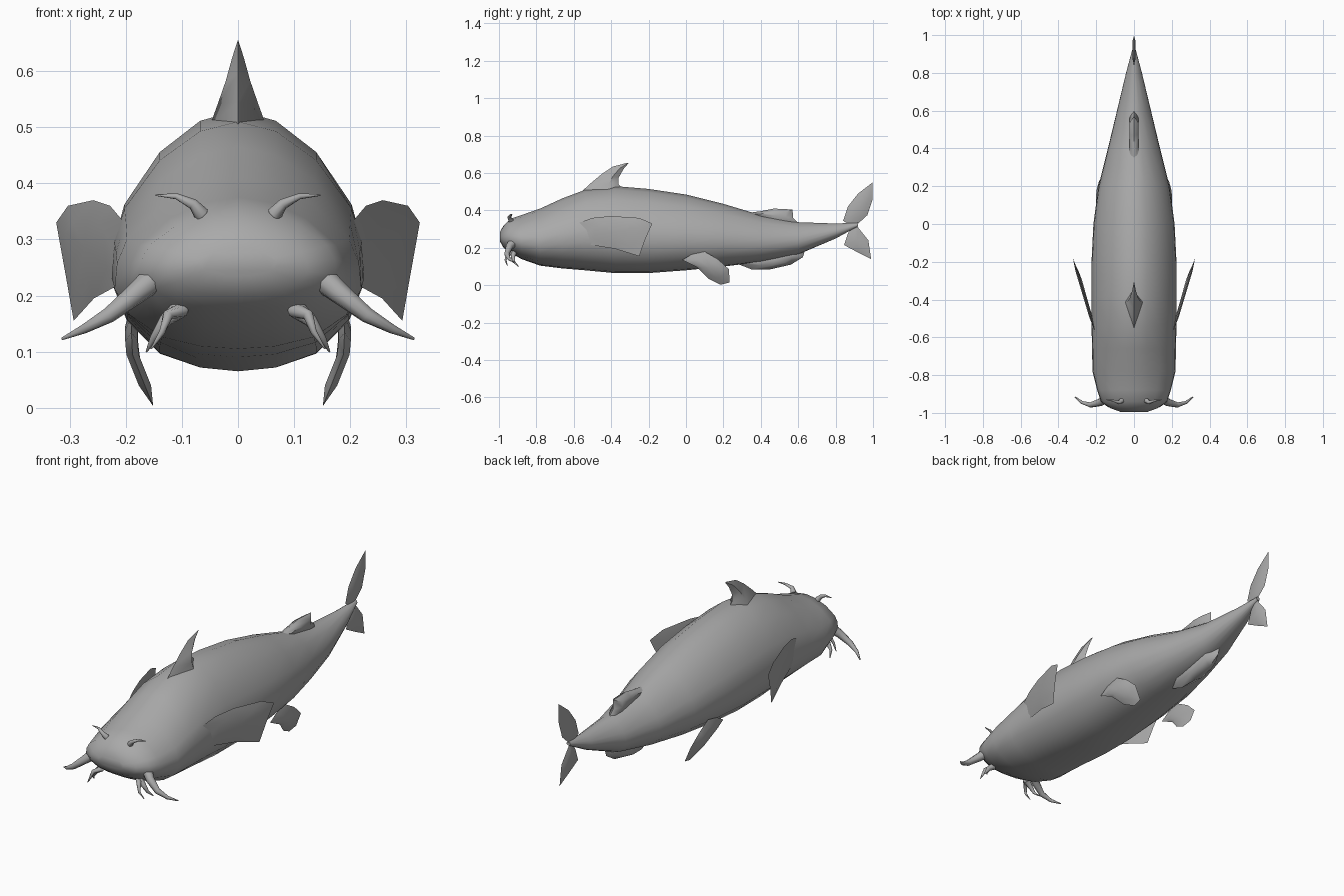
import bpy, bmesh, math
from mathutils import Vector

cube = bpy.data.objects.get("Cube")
if cube:
    bpy.data.objects.remove(cube, do_unlink=True)

skin = bpy.data.materials.new("grey_skin")
skin.use_nodes = True
GREY = (0.4, 0.4, 0.4, 1)
skin.diffuse_color = GREY
skin.node_tree.nodes["Principled BSDF"].inputs["Base Color"].default_value = GREY


def finish(bm, name, angle=50):
    bmesh.ops.recalc_face_normals(bm, faces=bm.faces)
    mesh = bpy.data.meshes.new(name)
    bm.to_mesh(mesh)
    bm.free()
    mesh.materials.append(skin)
    obj = bpy.data.objects.new(name, mesh)
    bpy.context.collection.objects.link(obj)
    bpy.ops.object.select_all(action='DESELECT')
    obj.select_set(True)
    bpy.context.view_layer.objects.active = obj
    bpy.ops.object.shade_smooth_by_angle(angle=math.radians(angle))
    return obj


def loft(name, rings, angle=50):
    """Skin closed rings of points and cap both ends."""
    bm = bmesh.new()
    loops = [[bm.verts.new(p) for p in ring] for ring in rings]
    n = len(loops[0])
    for a, b in zip(loops, loops[1:]):
        for i in range(n):
            j = (i + 1) % n
            bm.faces.new((a[i], a[j], b[j], b[i]))
    bm.faces.new(loops[0])
    bm.faces.new(loops[-1])
    return finish(bm, name, angle)


def fin(name, outline, sheet, thick, inner=0.6):
    """Lens-shaped fin: sharp outline, swollen middle; sheet(y, z) gives x."""
    bm = bmesh.new()
    n = len(outline)
    cy = sum(p[0] for p in outline) / n
    cz = sum(p[1] for p in outline) / n
    rim = [bm.verts.new((sheet(y, z), y, z)) for y, z in outline]
    for side in (-1, 1):
        mid = []
        for y, z in outline:
            y, z = cy + (y - cy) * inner, cz + (z - cz) * inner
            mid.append(bm.verts.new((sheet(y, z) + side * thick, y, z)))
        for i in range(n):
            j = (i + 1) % n
            bm.faces.new((rim[i], rim[j], mid[j], mid[i]))
        centre = bm.verts.new((sheet(cy, cz) + side * thick, cy, cz))
        for i in range(n):
            bm.faces.new((mid[i], mid[(i + 1) % n], centre))
    return finish(bm, name, 60)


def barbel(name, path, radius):
    """Tapered whisker along a path."""
    pts = [Vector(p) for p in path]
    rings = []
    for i, p in enumerate(pts):
        d = (pts[min(i + 1, len(pts) - 1)] - pts[max(i - 1, 0)]).normalized()
        u = d.cross(Vector((0, 1, 0.3))).normalized()
        v = d.cross(u)
        r = radius * (1 - 0.9 * i / (len(pts) - 1))
        rings.append([p + r * (u * math.cos(a) + v * math.sin(a))
                      for a in (k * math.tau / 8 for k in range(8))])
    return loft(name, rings)


# Body: y, half width, bottom, top
stations = [
    (-0.995, 0.07, 0.235, 0.285), (-0.975, 0.125, 0.2, 0.32),
    (-0.94, 0.175, 0.175, 0.355), (-0.88, 0.195, 0.14, 0.375),
    (-0.78, 0.22, 0.105, 0.41), (-0.66, 0.222, 0.09, 0.465),
    (-0.54, 0.225, 0.08, 0.51), (-0.38, 0.225, 0.065, 0.53),
    (-0.2, 0.225, 0.065, 0.515), (0, 0.215, 0.08, 0.485),
    (0.2, 0.188, 0.1, 0.435), (0.4, 0.138, 0.125, 0.375),
    (0.6, 0.09, 0.165, 0.337), (0.8, 0.042, 0.25, 0.33),
    (0.92, 0.01, 0.315, 0.335),
]
half = [(0.3, 0.015), (0.62, 0.07), (0.88, 0.2), (1, 0.35), (0.98, 0.5),
        (0.9, 0.64), (0.62, 0.84), (0.3, 0.96)]
section = [(0, 0)] + half + [(0, 1)] + [(-x, z) for x, z in reversed(half)]
loft("body", [[(x * w, y, lo + z * (hi - lo)) for x, z in section]
              for y, w, lo, hi in stations])


# Dorsal fin: broad base narrowing to a blade
def blade_ring(y0, y1, z0, z1, w):
    ym, zm = y0 * 0.35 + y1 * 0.65, z0 * 0.35 + z1 * 0.65
    return [(0, y0, z0), (w, ym, zm), (0, y1, z1), (-w, ym, zm)]


loft("dorsal_fin", [blade_ring(-0.57, -0.33, 0.49, 0.51, 0.05),
                    blade_ring(-0.51, -0.36, 0.545, 0.54, 0.036),
                    blade_ring(-0.45, -0.36, 0.595, 0.575, 0.022),
                    blade_ring(-0.39, -0.335, 0.635, 0.62, 0.01),
                    blade_ring(-0.312, -0.308, 0.655, 0.652, 0.001)])

# Midline fins
flat = lambda y, z: 0
fin("rear_dorsal_fin", [(0.32, 0.385), (0.4, 0.396), (0.47, 0.41), (0.57, 0.405),
                        (0.572, 0.36), (0.61, 0.325), (0.42, 0.32)], flat, 0.025)
fin("anal_fin", [(0.26, 0.12), (0.35, 0.085), (0.45, 0.085), (0.56, 0.11),
                 (0.625, 0.15), (0.64, 0.2), (0.45, 0.2)], flat, 0.035)
fin("upper_tail_lobe", [(0.88, 0.32), (0.84, 0.345), (0.865, 0.42), (0.92, 0.49),
                        (0.998, 0.55), (0.998, 0.46), (0.97, 0.375), (0.915, 0.325)],
    flat, 0.008)
fin("lower_tail_lobe", [(0.895, 0.325), (0.865, 0.275), (0.845, 0.215), (0.92, 0.175),
                        (0.99, 0.14), (0.975, 0.24), (0.915, 0.315)], flat, 0.008)

# Paired fins and whiskers
pectoral = [(-0.57, 0.335), (-0.5, 0.36), (-0.4, 0.37), (-0.25, 0.36), (-0.18, 0.33),
            (-0.22, 0.24), (-0.25, 0.155), (-0.38, 0.195), (-0.57, 0.225)]
pelvic = [(-0.02, 0.135), (0.03, 0.165), (0.1, 0.18), (0.17, 0.14), (0.23, 0.085),
          (0.233, 0.015), (0.185, 0.003), (0.12, 0.035), (0.06, 0.095)]
whiskers = {
    "mouth_barbel": (0.026, [(0.145, -0.92, 0.235), (0.18, -0.945, 0.205), (0.23, -0.958, 0.165),
                             (0.275, -0.945, 0.14), (0.313, -0.915, 0.123)]),
    "outer_chin_barbel": (0.017, [(0.105, -0.92, 0.175), (0.13, -0.925, 0.155),
                                  (0.15, -0.92, 0.125), (0.163, -0.895, 0.1)]),
    "inner_chin_barbel": (0.014, [(0.1, -0.92, 0.175), (0.125, -0.955, 0.165),
                                  (0.135, -0.965, 0.135), (0.155, -0.955, 0.105)]),
    "nose_barbel": (0.014, [(0.065, -0.935, 0.345), (0.08, -0.945, 0.363),
                            (0.11, -0.935, 0.377), (0.147, -0.93, 0.379)]),
}
for side, label in ((1, "left"), (-1, "right")):
    fin(label + "_pectoral_fin", pectoral,
        lambda y, z: side * (0.207 + 0.3 * (y + 0.57) - 0.07 * max(0, 0.3 - z)), 0.007)
    fin(label + "_pelvic_fin", pelvic,
        lambda y, z: side * (0.15 + 0.4 * min(z, 0.1)), 0.011)
    for name, (radius, path) in whiskers.items():
        barbel(label + "_" + name, [(side * x, y, z) for x, y, z in path], radius)
